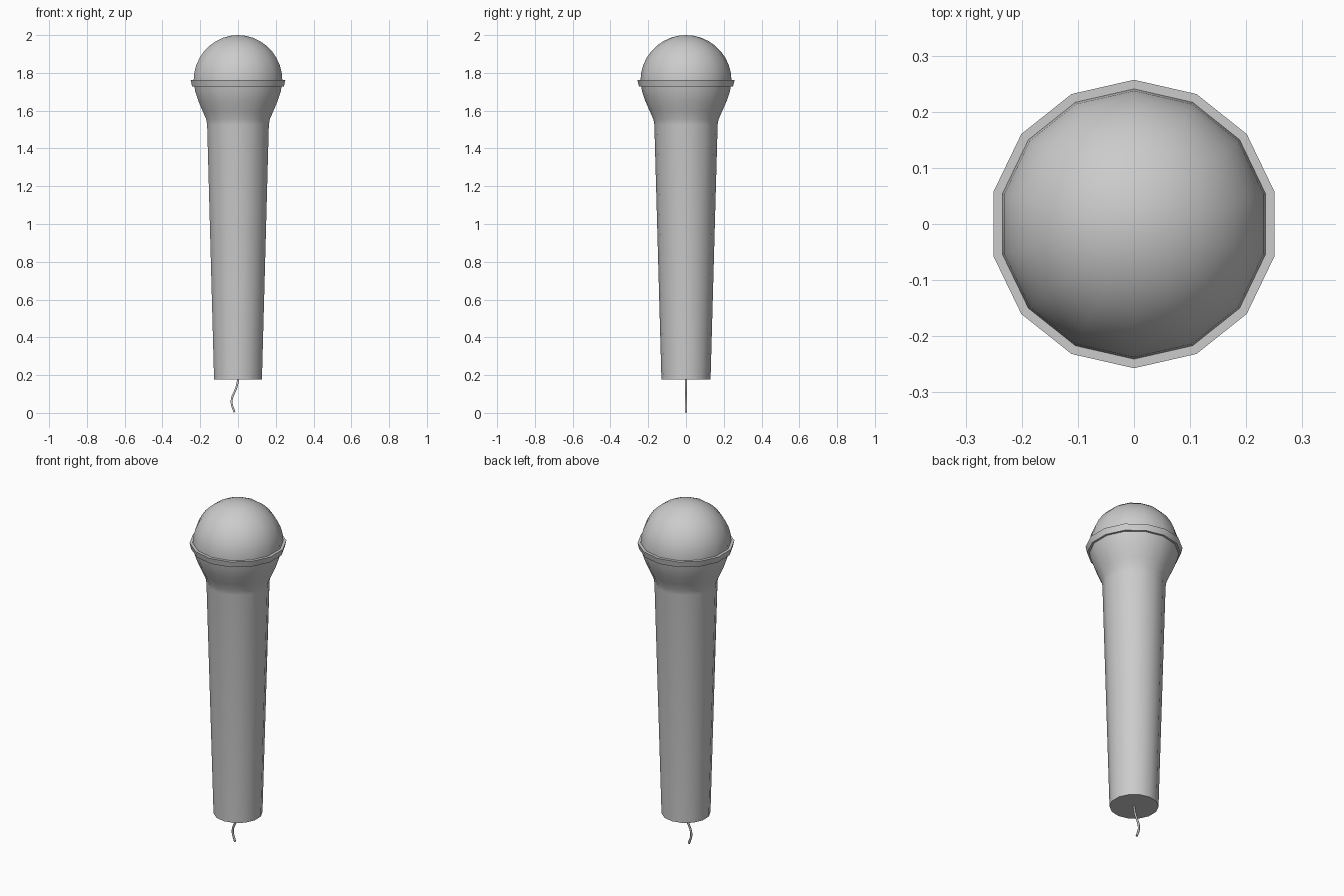
import bpy, math

if "Cube" in bpy.data.objects:
    bpy.data.objects.remove(bpy.data.objects["Cube"])

SIDES = 14


def lathe(name, profile, closed=False):
    """Spin (radius, z) points round z; radius 0 becomes a pole."""
    verts, faces, rings = [], [], []
    for r, z in profile:
        start = len(verts)
        if r == 0:
            verts.append((0, 0, z))
            rings.append([start] * SIDES)
        else:
            for i in range(SIDES):
                a = math.pi / 2 + 2 * math.pi * i / SIDES
                verts.append((r * math.cos(a), r * math.sin(a), z))
            rings.append(list(range(start, start + SIDES)))
    pairs = list(zip(rings, rings[1:]))
    if closed:
        pairs.append((rings[-1], rings[0]))
    for lo, hi in pairs:
        for i in range(SIDES):
            j = (i + 1) % SIDES
            faces.append(tuple(dict.fromkeys((lo[i], lo[j], hi[j], hi[i]))))
    mesh = bpy.data.meshes.new(name)
    mesh.from_pydata(verts, [], faces)
    obj = bpy.data.objects.new(name, mesh)
    bpy.context.collection.objects.link(obj)
    bpy.ops.object.select_all(action='DESELECT')
    obj.select_set(True)
    bpy.context.view_layer.objects.active = obj
    bpy.ops.object.shade_smooth_by_angle(angle=math.radians(35))
    return obj


# Tapered handle flaring into the lower half of the head
lathe("handle", [(0, 0.177), (0.13, 0.177), (0.1675, 1.525), (0.172, 1.553),
                 (0.192, 1.598), (0.215, 1.65), (0.232, 1.70), (0.24, 1.745)])

# Domed grille
R, CZ = 0.241, 1.759
dome = [(R * math.cos(math.pi / 2 * i / 9), CZ + R * math.sin(math.pi / 2 * i / 9))
        for i in range(9)]
lathe("grille_dome", [(0.24, 1.73)] + dome + [(0, 2.0)])

# Collar around the head
lathe("collar", [(0.235, 1.727), (0.249, 1.727), (0.257, 1.762), (0.235, 1.762)],
      closed=True)

# Short wavy cable stub
curve = bpy.data.curves.new("cable", 'CURVE')
curve.dimensions = '3D'
curve.bevel_depth = 0.006
curve.bevel_resolution = 1
curve.resolution_u = 6
spline = curve.splines.new('BEZIER')
points = [(0.003, 0.19), (-0.008, 0.137), (-0.034, 0.063), (-0.019, 0.003)]
spline.bezier_points.add(len(points) - 1)
for p, (x, z) in zip(spline.bezier_points, points):
    p.co = (x, 0, z)
    p.handle_left_type = p.handle_right_type = 'AUTO'
curve.use_fill_caps = True
bpy.context.collection.objects.link(bpy.data.objects.new("cable", curve))
